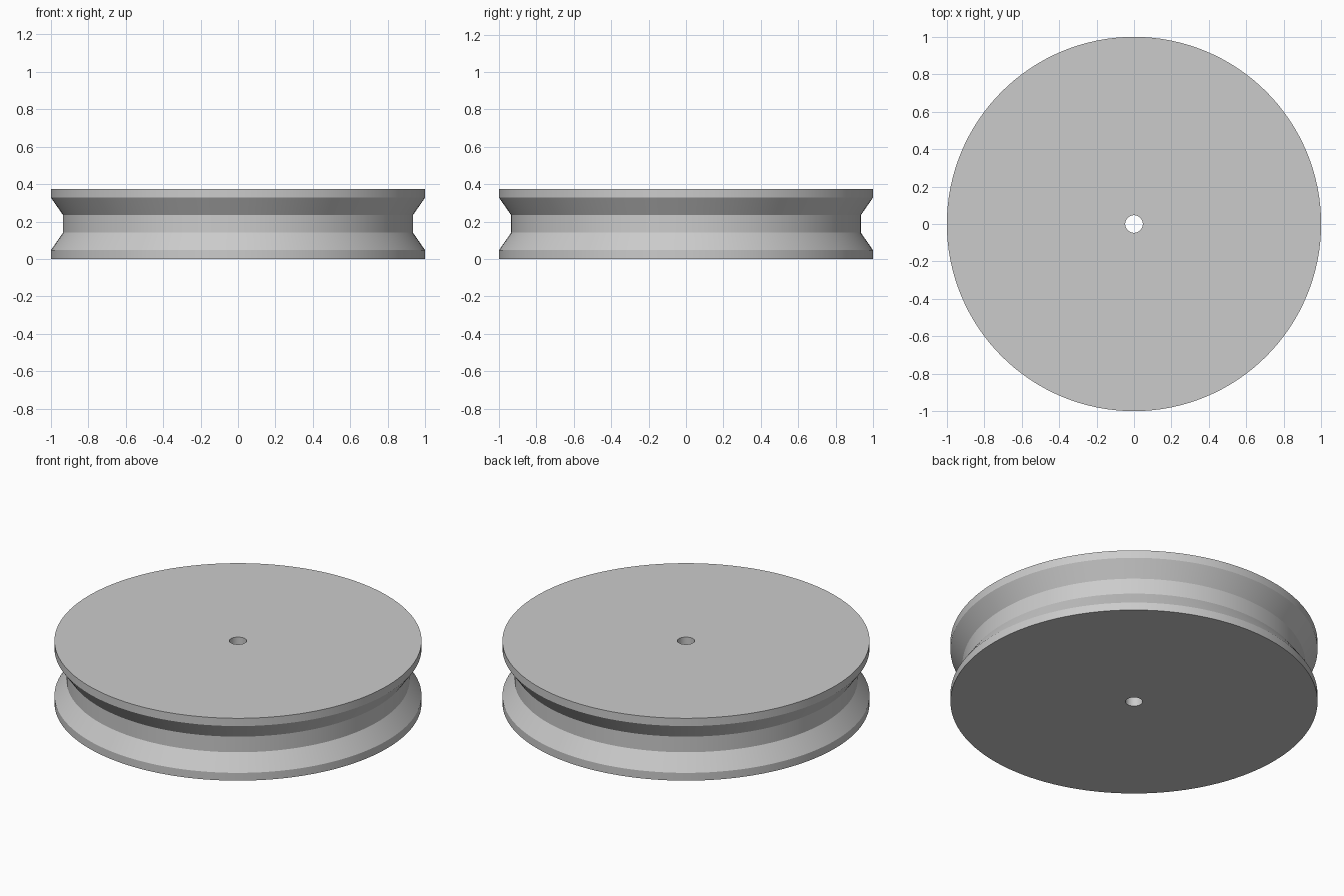
import bpy, bmesh, math

cube = bpy.data.objects.get("Cube")
if cube:
    bpy.data.objects.remove(cube, do_unlink=True)

SEGMENTS = 128
UNIT = 0.375 / 8      # rim thickness
BORE = 0.047          # axle hole radius
RIM = 1.0
GROOVE = 0.935

# One plain grey for the whole wheel
grey = bpy.data.materials.new("light_grey")
color = (0.6, 0.6, 0.6, 1.0)
grey.use_nodes = True
grey.diffuse_color = color
grey.node_tree.nodes["Principled BSDF"].inputs["Base Color"].default_value = color

# Closed cross-section: bore, bottom rim, tapered groove, top rim
profile = [(BORE, 0), (RIM, 0), (RIM, 1), (GROOVE, 3),
           (GROOVE, 5), (RIM, 7), (RIM, 8), (BORE, 8)]

# Turn the cross-section around the axle
bm = bmesh.new()
verts = [bm.verts.new((r, 0, level * UNIT)) for r, level in profile]
edges = [bm.edges.new((a, b)) for a, b in zip(verts, verts[1:] + verts[:1])]
bmesh.ops.spin(bm, geom=verts + edges, cent=(0, 0, 0), axis=(0, 0, 1),
               angle=math.tau, steps=SEGMENTS, use_merge=True)
bmesh.ops.remove_doubles(bm, verts=bm.verts[:], dist=1e-5)
bmesh.ops.recalc_face_normals(bm, faces=bm.faces[:])

mesh = bpy.data.meshes.new("grooved_wheel")
bm.to_mesh(mesh)
bm.free()
mesh.materials.append(grey)
wheel = bpy.data.objects.new("grooved_wheel", mesh)
bpy.context.collection.objects.link(wheel)

# Smooth around the circumference, sharp at the profile corners
bpy.ops.object.select_all(action="DESELECT")
wheel.select_set(True)
bpy.context.view_layer.objects.active = wheel
bpy.ops.object.shade_smooth_by_angle(angle=math.radians(25))
